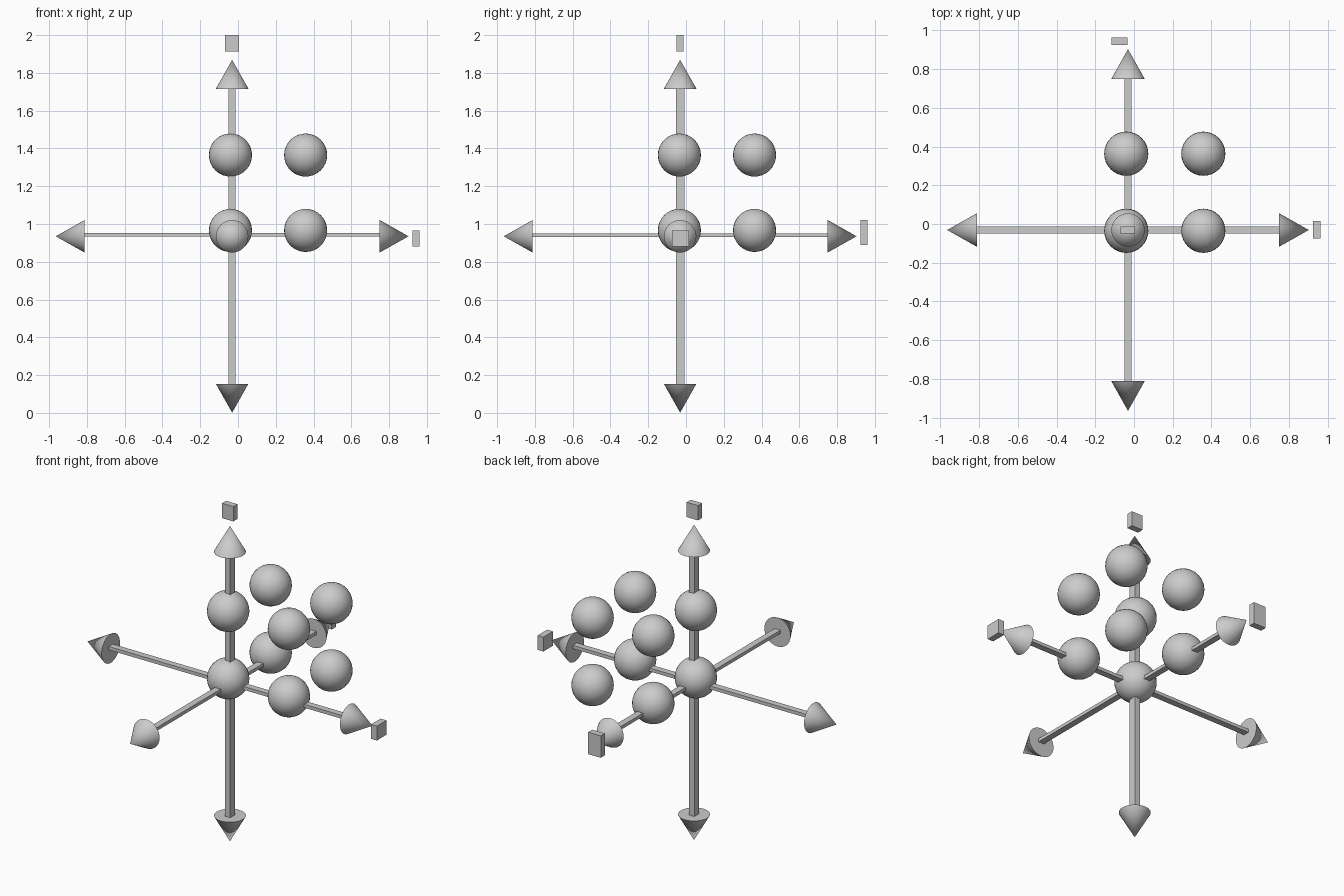
import bpy
from math import radians
from mathutils import Vector

if "Cube" in bpy.data.objects:
    bpy.data.objects.remove(bpy.data.objects["Cube"])

C = Vector((-0.031, -0.031, 0.935))   # crossing point of the axes
HALF = 0.934                          # centre to arrow tip
CONE_R, CONE_L = 0.086, 0.153


def box(name, lo, hi):
    lo, hi = Vector(lo), Vector(hi)
    bpy.ops.mesh.primitive_cube_add(size=1, location=(lo + hi) / 2)
    ob = bpy.context.object
    ob.name = name
    ob.scale = hi - lo
    bpy.ops.object.transform_apply(location=False, rotation=False, scale=True)


def smooth():
    bpy.ops.object.shade_smooth_by_angle(angle=radians(35))


# Arrow heads at both ends of each axis
for i, axis in enumerate("xyz"):
    for sign, side in ((1, "positive"), (-1, "negative")):
        d = Vector((0, 0, 0))
        d[i] = sign
        bpy.ops.mesh.primitive_cone_add(
            vertices=32, radius1=CONE_R, radius2=0, depth=CONE_L,
            location=C + d * (HALF - CONE_L / 2),
            rotation=d.to_track_quat('Z', 'Y').to_euler())
        bpy.context.object.name = f"arrow_head_{axis}_{side}"
        smooth()

# Flat rectangular shafts: half sizes and upward shift of the cross-section
reach = HALF - CONE_L + 0.005
shafts = {
    "shaft_x": ((reach, 0.019, 0.010), 0.008),
    "shaft_y": ((0.019, reach, 0.010), 0.006),
    "shaft_z": ((0.018, 0.023, reach), 0.0),
}
for name, (h, dz) in shafts.items():
    mid = C + Vector((0, 0, dz))
    box(name, mid - Vector(h), mid + Vector(h))

# Eight balls on a cubic lattice
for x in (-0.040, 0.358):
    for y in (-0.035, 0.363):
        for z in (0.966, 1.365):
            bpy.ops.mesh.primitive_uv_sphere_add(
                segments=32, ring_count=16, radius=0.114, location=(x, y, z))
            bpy.context.object.name = "lattice_ball"
            smooth()

# Plain end markers beyond the positive arrows
box("end_marker_x", (0.924, -0.075, 0.880), (0.962, 0.015, 0.965))
box("end_marker_y", (-0.115, 0.924, 0.890), (-0.033, 0.962, 1.020))
box("end_marker_z", (-0.070, -0.050, 1.912), (0.004, -0.012, 2.0))
